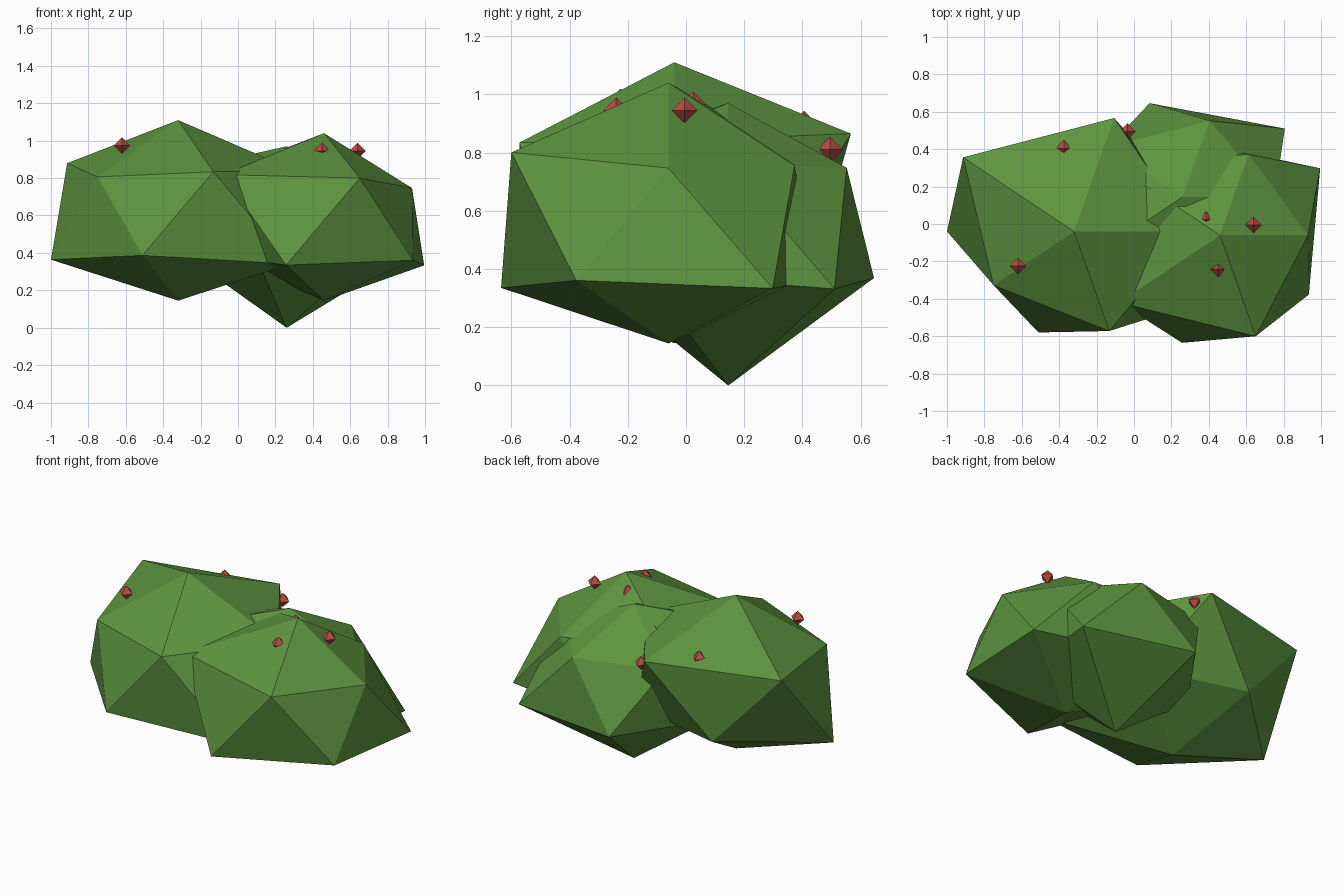
import bpy, bmesh, math
from mathutils import Vector

if "Cube" in bpy.data.objects:
    bpy.data.objects.remove(bpy.data.objects["Cube"])


def material(name, rgb):
    m = bpy.data.materials.new(name)
    m.diffuse_color = (*rgb, 1)
    m.use_nodes = True
    m.node_tree.nodes["Principled BSDF"].inputs["Base Color"].default_value = m.diffuse_color
    return m


LEAF = material("leaf green", (0.11, 0.30, 0.05))
BERRY = material("berry red", (0.50, 0.07, 0.055))
SQUASH = Vector((1.0, 0.92, 0.73))


def finish(bm, name, mat, loc):
    bmesh.ops.recalc_face_normals(bm, faces=bm.faces)
    me = bpy.data.meshes.new(name)
    bm.to_mesh(me)
    bm.free()
    me.materials.append(mat)
    ob = bpy.data.objects.new(name, me)
    ob.location = loc
    bpy.context.collection.objects.link(ob)


def leaf_clump(name, loc, top, upper, lower, bottom):
    """Squashed icosahedron; each corner is pushed out by its own radius."""
    bm = bmesh.new()
    bmesh.ops.create_icosphere(bm, subdivisions=1, radius=1)
    for v in bm.verts:
        d = v.co.normalized()
        turn = math.atan2(d.y, d.x) / math.radians(72)
        if d.z > 0.9:
            r = top
        elif d.z < -0.9:
            r = bottom
        elif d.z > 0:
            r = upper[round(turn) % 5]
        else:
            r = lower[math.floor(turn) % 5]
        v.co = d * r * SQUASH
    finish(bm, name, LEAF, loc)


def berry(name, loc, r=0.044):
    """Small octahedron."""
    bm = bmesh.new()
    for axis in range(3):
        for s in (-r, r):
            co = [0, 0, 0]
            co[axis] = s
            bm.verts.new(co)
    bmesh.ops.convex_hull(bm, input=bm.verts[:])
    finish(bm, name, BERRY, loc)


# Three overlapping leaf clumps
leaf_clump("left_leaf_clump", (-0.32, -0.04, 0.612), 0.682,
           (0.70, 0.775, 0.82, 0.595, 0.68), (0.65, 0.61, 0.76, 0.69, 0.83), 0.64)
leaf_clump("right_leaf_clump", (0.46, -0.06, 0.575), 0.637,
           (0.526, 0.553, 0.766, 0.745, 0.69), (0.74, 0.65, 0.60, 0.735, 0.656), 0.59)
leaf_clump("back_leaf_clump", (0.26, 0.145, 0.578), 0.537,
           (0.55, 0.52, 0.55, 0.80, 0.60), (0.755, 0.64, 0.60, 0.60, 0.60), 0.792)

# Berries scattered over the top
for i, p in enumerate([(-0.62, -0.225, 0.975), (-0.375, 0.405, 0.90), (-0.035, 0.495, 0.81),
                       (0.385, 0.025, 0.965), (0.45, -0.24, 0.945), (0.64, -0.005, 0.945)]):
    berry(f"berry_{i + 1}", p)
